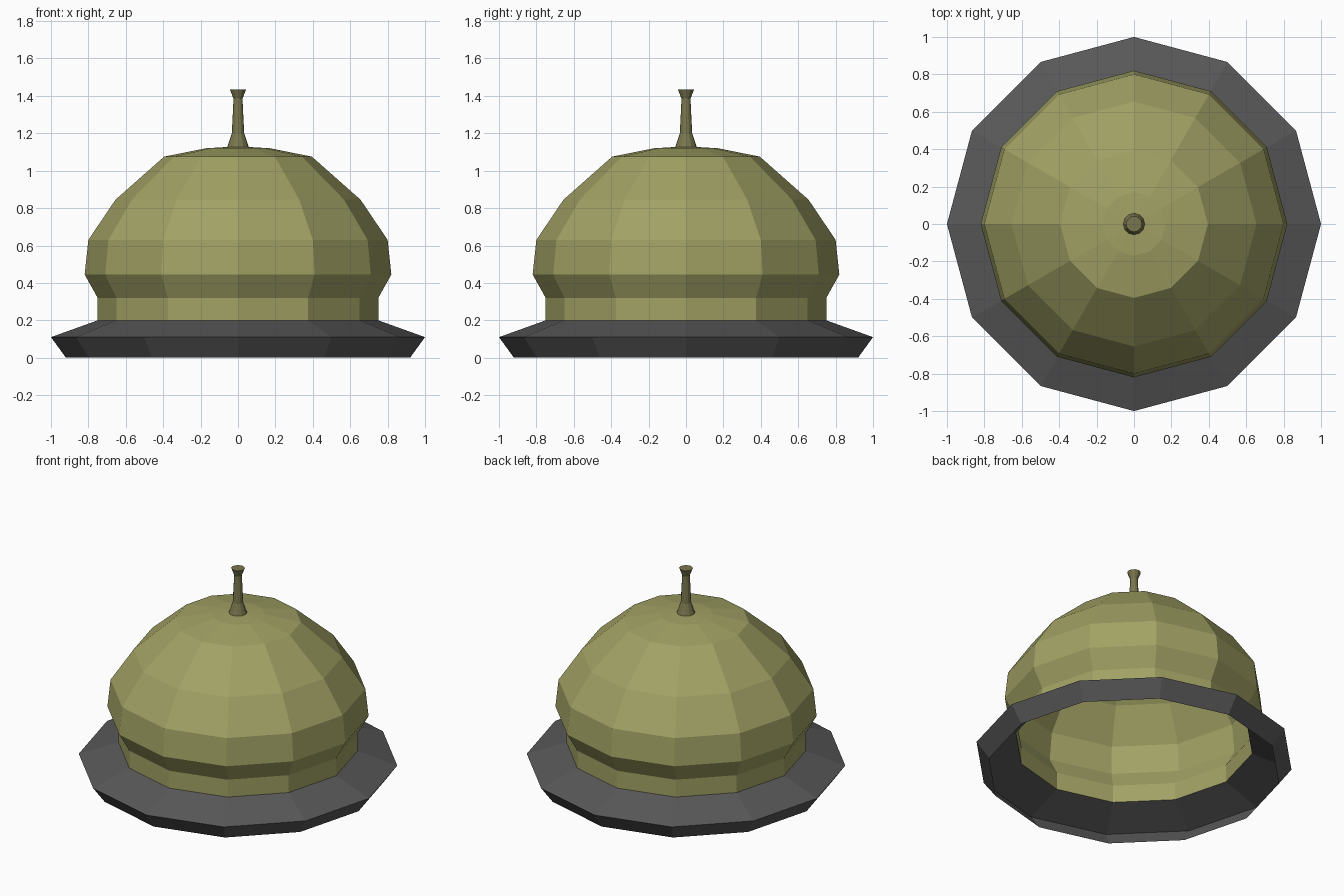
import bpy, bmesh
from math import cos, sin, tau

if "Cube" in bpy.data.objects:
    bpy.data.objects.remove(bpy.data.objects["Cube"])


def material(name, rgb):
    m = bpy.data.materials.new(name)
    m.diffuse_color = (*rgb, 1)
    m.use_nodes = True
    m.node_tree.nodes["Principled BSDF"].inputs["Base Color"].default_value = m.diffuse_color
    return m


def lathe(name, profile, mat, sides=12):
    """Revolve (radius, z) points around z; radius 0 becomes a single pole."""
    bm = bmesh.new()
    rings = []
    for r, z in profile:
        n = sides if r > 0 else 1
        rings.append([bm.verts.new((r * cos(tau * i / sides), r * sin(tau * i / sides), z))
                      for i in range(n)])
    for a, b in zip(rings, rings[1:]):
        for i in range(sides):
            j = (i + 1) % sides
            if len(b) == 1:
                bm.faces.new((a[i], a[j], b[0]))
            else:
                bm.faces.new((a[i], a[j], b[j], b[i]))
    me = bpy.data.meshes.new(name)
    bm.to_mesh(me)
    bm.free()
    me.materials.append(mat)
    ob = bpy.data.objects.new(name, me)
    bpy.context.collection.objects.link(ob)
    return ob


brass = material("brass", (0.36, 0.36, 0.13))
dark = material("dark_grey", (0.1, 0.098, 0.1))
knob = material("dark_brass", (0.19, 0.18, 0.075))

# flared base rim, open underneath
lathe("base_rim", [(0.92, 0), (1.0, 0.11), (0.75, 0.2)], dark)

# collar and domed bell, a hollow shell
lathe("bell_dome", [(0.75, 0.2), (0.75, 0.32), (0.82, 0.445), (0.80, 0.63),
                    (0.655, 0.845), (0.395, 1.075), (0.17, 1.12), (0, 1.13)], brass)

# plunger button on top
lathe("button", [(0.058, 1.125), (0.033, 1.2), (0.024, 1.385),
                 (0.043, 1.433), (0, 1.433)], knob)
